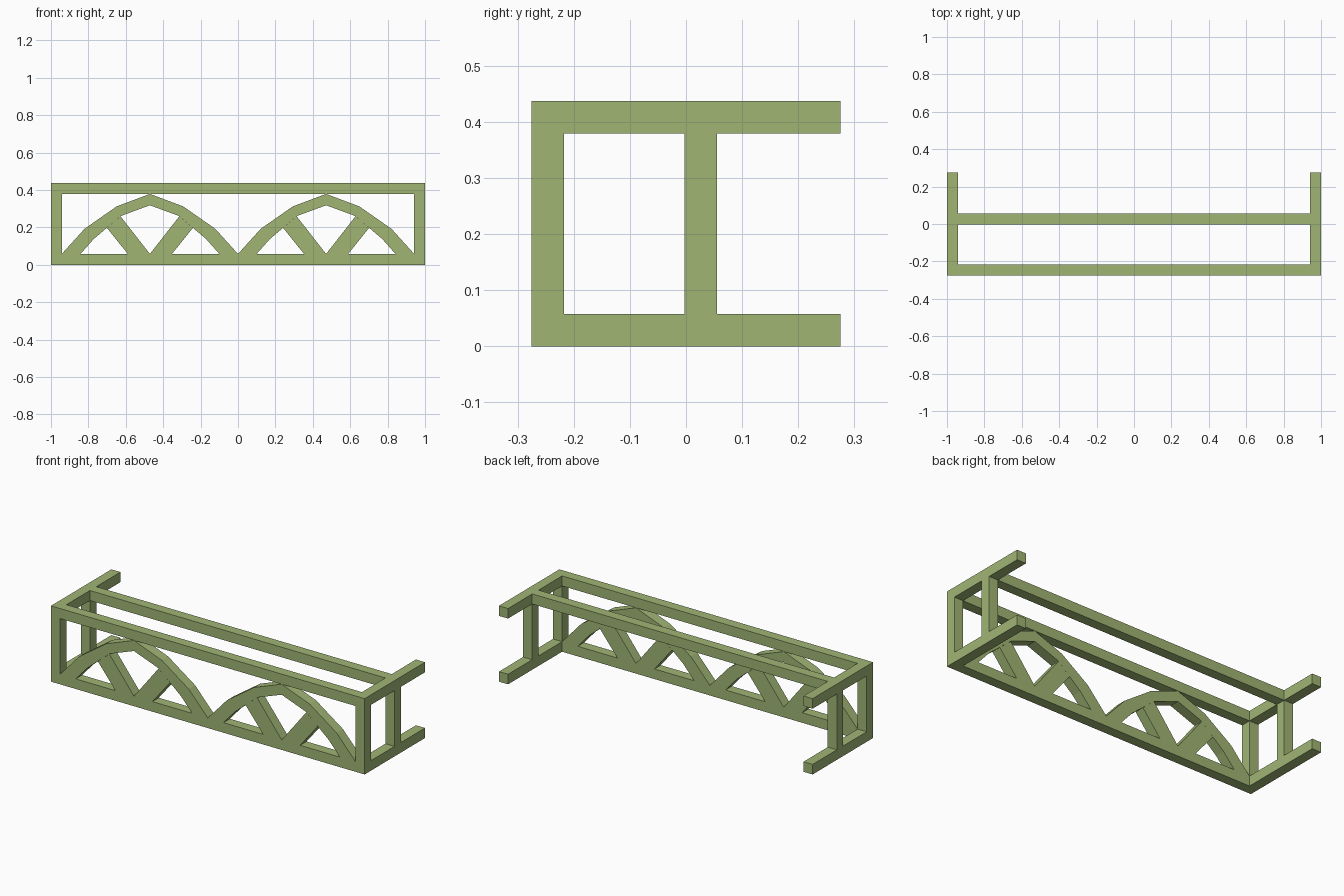
import bpy, bmesh

if "Cube" in bpy.data.objects:
    bpy.data.objects.remove(bpy.data.objects["Cube"])

T = 0.058            # bar thickness
H = 0.437            # height
Y = 0.275            # half depth
YF = -Y + T          # rear face of the front frame
M0, M1 = -0.003, 0.055   # middle post depth range

mat = bpy.data.materials.new("olive green")
mat.diffuse_color = (0.35, 0.46, 0.175, 1)
mat.use_nodes = True
mat.node_tree.nodes["Principled BSDF"].inputs["Base Color"].default_value = mat.diffuse_color


def finish(name, bm):
    bmesh.ops.remove_doubles(bm, verts=bm.verts, dist=1e-5)
    bmesh.ops.recalc_face_normals(bm, faces=bm.faces)
    me = bpy.data.meshes.new(name)
    bm.to_mesh(me)
    bm.free()
    me.materials.append(mat)
    ob = bpy.data.objects.new(name, me)
    bpy.context.collection.objects.link(ob)
    return ob


def bar(name, x, y, z):
    bm = bmesh.new()
    bmesh.ops.create_cube(bm, size=1)
    for v in bm.verts:
        for i, (a, b) in enumerate((x, y, z)):
            v.co[i] = a if v.co[i] < 0 else b
    return finish(name, bm)


def plate(name, quads, cx):
    """Front-view quads in (x, z), extruded through the front frame."""
    bm = bmesh.new()
    for q in quads:
        bm.faces.new([bm.verts.new((cx + x, -Y, z)) for x, z in q])
    bmesh.ops.remove_doubles(bm, verts=bm.verts, dist=1e-5)
    ext = bmesh.ops.extrude_face_region(bm, geom=bm.faces[:], use_keep_orig=True)
    for g in ext["geom"]:
        if isinstance(g, bmesh.types.BMVert):
            g.co.y += T
    return finish(name, bm)


# Long rails
bar("front_bottom_rail", (-1 + T, 1 - T), (-Y, YF), (0, T))
bar("front_top_rail", (-1 + T, 1 - T), (-Y, YF), (H - T, H))
bar("middle_top_rail", (-1 + T, 1 - T), (M0, M1), (H - T, H))

# End frames
for side, s in (("left", -1), ("right", 1)):
    x = sorted((s, s * (1 - T)))
    bar(side + "_bottom_arm", x, (-Y, Y), (0, T))
    bar(side + "_top_arm", x, (-Y, Y), (H - T, H))
    bar(side + "_front_post", x, (-Y, YF), (T, H - T))
    bar(side + "_middle_post", x, (M0, M1), (T, H - T))

# Twin arches with slanted struts: half profiles mirrored about each centre
outer = [(0, 0.379), (0.178, 0.312), (0.35, 0.192), (0.471, T)]
inner = [(0, 0.318), (0.155, 0.261), (0.3, 0.138), (0.371, T)]
strut = [(0, T), (0.118, T), (0.23, 0.197), (0.157, 0.259)]
for side, cx in (("left", -0.471), ("right", 0.471)):
    arch = []
    for s in (-1, 1):
        o = [(s * x, z) for x, z in outer]
        i = [(s * x, z) for x, z in inner]
        arch += [(o[k], o[k + 1], i[k + 1], i[k]) for k in range(3)]
        plate(side + ("_outer_strut" if s * cx > 0 else "_inner_strut"),
              [[(s * x, z) for x, z in strut]], cx)
    plate(side + "_arch", arch, cx)
